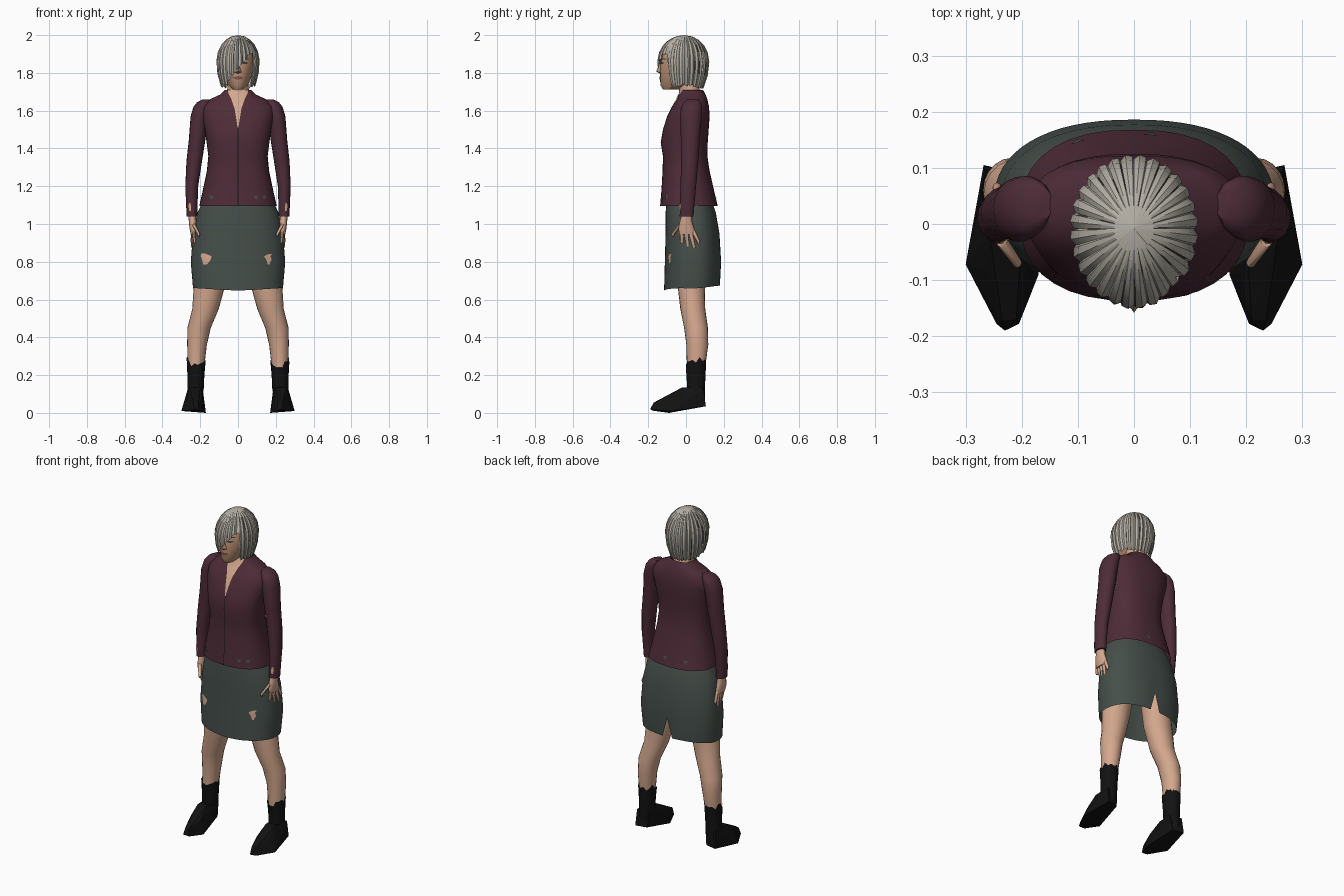
import bpy, bmesh, math, random
from mathutils import Vector

random.seed(4)
cube = bpy.data.objects.get("Cube")
if cube:
    bpy.data.objects.remove(cube)


def material(name, r, g, b):
    m = bpy.data.materials.new(name)
    m.use_nodes = True
    m.diffuse_color = (r, g, b, 1)
    node = m.node_tree.nodes["Principled BSDF"]
    node.inputs["Base Color"].default_value = (r, g, b, 1)
    node.inputs["Roughness"].default_value = 0.9
    return m


WINE = material("wine jacket", .076, .025, .038)
GREEN = material("grey green skirt", .061, .078, .069)
SKIN = material("skin", .66, .39, .27)
FACE = material("face skin", .50, .28, .18)
HAIR = material("silver hair", .46, .43, .375)
SHADE = material("dark hair strand", .06, .055, .048)
BLACK = material("black leather", .006, .006, .006)
LIPS = material("lips", .24, .08, .06)


def finish(name, bm, mats, angle=50):
    bmesh.ops.recalc_face_normals(bm, faces=bm.faces[:])
    me = bpy.data.meshes.new(name)
    bm.to_mesh(me)
    bm.free()
    ob = bpy.data.objects.new(name, me)
    bpy.context.collection.objects.link(ob)
    for m in mats:
        me.materials.append(m)
    if angle:
        bpy.ops.object.select_all(action="DESELECT")
        ob.select_set(True)
        bpy.context.view_layer.objects.active = ob
        bpy.ops.object.shade_smooth_by_angle(angle=math.radians(angle))
    return ob


def loft(name, rings, mat, n=20, e=2.0, s=1, caps=True, ragged=0, notch=None):
    """Skin of horizontal rings (z, cx, cy, rx, ry); ring 0 may be ragged or notched."""
    bm = bmesh.new()
    rows = []
    for k, (z, cx, cy, rx, ry) in enumerate(rings):
        row = []
        for i in range(n):
            a = 2 * math.pi * i / n
            c, d = math.cos(a), math.sin(a)
            x = cx + rx * math.copysign(abs(c) ** (2 / e), c)
            y = cy + ry * math.copysign(abs(d) ** (2 / e), d)
            h = z
            if k == 0 and ragged:
                h += random.uniform(-ragged, ragged * .3) - ragged * max(0, -d)
            if k == 0 and notch:
                h = notch if i == n // 4 else z + .012 * (1 + d) * abs(d) + .01 * abs(c)
            row.append(bm.verts.new((x * s, y, h)))
        rows.append(row)
    for lo, hi in zip(rows, rows[1:]):
        for i in range(n):
            j = (i + 1) % n
            bm.faces.new((lo[i], lo[j], hi[j], hi[i]))
    if caps:
        bm.faces.new(rows[0])
        bm.faces.new(rows[-1])
    return finish(name, bm, [mat])


def surface_y(rings, e, x, z, side):
    """Depth of a lofted part at x and z, on its front (-1) or back (1)."""
    rs = sorted(rings)
    z = min(max(z, rs[0][0]), rs[-1][0])
    for a, b in zip(rs, rs[1:]):
        if z <= b[0]:
            t = (z - a[0]) / (b[0] - a[0])
            _, cx, cy, rx, ry = [p + (q - p) * t for p, q in zip(a, b)]
            u = min(1, abs((x - cx) / rx))
            return cy + side * ry * (1 - u ** e) ** (1 / e)


def patch(name, rows, rings, e, mat, s=1, side=-1, lift=.004, cols=4):
    """Thin plate on a loft, from rows of (z, x from, x to)."""
    bm = bmesh.new()
    grid = []
    for z, x0, x1 in rows:
        xs = [x0 + (x1 - x0) * k / cols for k in range(cols + 1)]
        grid.append([bm.verts.new((x * s, surface_y(rings, e, x, z, side) + side * lift, z))
                     for x in xs])
    for a, b in zip(grid, grid[1:]):
        for k in range(cols):
            bm.faces.new((a[k], a[k + 1], b[k + 1], b[k]))
    return finish(name, bm, [mat])


def body(rows):
    return [(z, 0, (f + b) / 2, w, (b - f) / 2) for z, w, f, b in rows]


# Jacket and skirt: height, half width, front, back
torso = body([(1.095, .205, -.137, .168), (1.18, .186, -.13, .148), (1.28, .165, -.124, .125),
              (1.36, .157, -.122, .113), (1.43, .166, -.134, .115), (1.50, .176, -.122, .12),
              (1.57, .19, -.1, .125), (1.62, .19, -.075, .122), (1.66, .15, -.05, .113),
              (1.685, .095, -.035, .104), (1.71, .07, -.03, .09)])
loft("jacket", torso, WINE, n=36, e=2.4, caps=False)
skirt = body([(.648, .238, -.116, .18), (.8, .25, -.112, .186), (.95, .238, -.108, .177),
              (1.06, .215, -.108, .158), (1.14, .175, -.1, .13)])
loft("skirt", skirt, GREEN, n=64, e=2.3, caps=False, notch=.79)

# Open neckline, front seam, worn spots
patch("open_neckline", [(1.51, -.002, .002), (1.56, -.01, .01), (1.61, -.018, .018),
                        (1.66, -.035, .035), (1.69, -.05, .05), (1.71, -.055, .055)],
      torso, 2.4, SKIN)
patch("front_seam", [(1.1 + .41 * k / 12, -.0018, .0018) for k in range(13)],
      torso, 2.4, BLACK, lift=.003)
patch("skirt_tear_right", [(.785, -.185, -.165), (.81, -.19, -.145), (.83, -.198, -.14),
                           (.845, -.195, -.18)], skirt, 2.3, SKIN)
patch("skirt_tear_left", [(.785, .158, .166), (.81, .15, .178), (.83, .138, .172),
                          (.842, .165, .182)], skirt, 2.3, SKIN)
for x, side in ((.095, -1), (-.14, -1), (-.1, 1), (.03, 1), (.14, -1)):
    patch("jacket_worn_spot", [(1.13, x - .003, x + .003), (1.15, x - .013, x + .012)],
          torso, 2.4, GREEN, side=side)

# Neck and head
loft("neck", [(1.62, 0, .03, .065, .055), (1.70, 0, .02, .058, .055), (1.80, 0, 0, .05, .055)],
     SKIN)
head = body([(1.712, .028, -.122, -.04), (1.735, .052, -.136, .04), (1.79, .076, -.137, .08),
             (1.85, .088, -.137, .1), (1.92, .082, -.116, .1), (1.96, .048, -.08, .07)])
loft("head", head, FACE, n=28)

bm = bmesh.new()
tip = bm.verts.new((0, -.158, 1.808))
base = [bm.verts.new(p) for p in ((0, -.135, 1.865), (.02, -.132, 1.803),
                                  (0, -.135, 1.795), (-.02, -.132, 1.803))]
for i in range(4):
    bm.faces.new((tip, base[i], base[(i + 1) % 4]))
finish("nose", bm, [FACE], 0)
patch("mouth", [(1.766, -.012, .012), (1.774, -.032, .032), (1.781, -.014, .014)], head, 2, LIPS)
for s, label in ((1, "left"), (-1, "right")):
    patch(label + "_eye", [(1.846, .028, .044), (1.852, .02, .054), (1.857, .028, .046)],
          head, 2, SHADE, s)
    patch(label + "_eyebrow", [(1.872, .016, .058), (1.877, .022, .054)], head, 2, SHADE, s)

# Bobbed hair: locks run from the crown to a swept fringe in front
bm = bmesh.new()
columns = []
locks = 28
for i in range(locks * 3):
    step = i % 3
    a = 2 * math.pi * (i // 3 + (0, .12, .6)[step]) / locks
    dx, dy = math.sin(a), -math.cos(a)
    end = 1.735 - .012 * max(0, dy) + random.uniform(-.012, .008)
    x = .113 * dx
    if dy < 0 and -.065 < x < .082:
        end = min(1.9, 1.75 + (x + .065) * 1.15) + random.uniform(-.006, .006)
    out = (-.004, .001, .004)[step]
    column = []
    for t in (.02, .08, .18, .32, .5, .75, 1):
        z = 1.998 - (1.998 - end) * t
        if z > 1.86:
            r = math.sqrt(max(0, 1 - ((z - 1.86) / .14) ** 2))
        else:
            r = 1 - .2 * ((1.86 - z) / .13) ** 2
        rx = .111 * r + out * r
        ry = (.14 if dy < 0 else .128) * r + out * r
        column.append(bm.verts.new((rx * dx, -.008 + ry * dy, z)))
    columns.append(column)
for i, a in enumerate(columns):
    b = columns[(i + 1) % len(columns)]
    for k in range(6):
        f = bm.faces.new((a[k], b[k], b[k + 1], a[k + 1]))
        f.material_index = int(i % 3 == 0 and random.random() < .2)
crown = bm.verts.new((0, -.008, 2.0))
for i, a in enumerate(columns):
    bm.faces.new((crown, a[0], columns[(i + 1) % len(columns)][0]))
finish("hair", bm, [HAIR, SHADE], 20)

# Limbs
sleeve = [(1.04, .244, .003, .028, .037), (1.2, .245, .012, .034, .042),
          (1.33, .232, .02, .041, .046), (1.45, .216, .023, .044, .051),
          (1.57, .204, .026, .047, .058), (1.62, .192, .03, .044, .056),
          (1.645, .18, .033, .036, .047), (1.66, .165, .036, .02, .03)]
palm = [(.945, .236, .006, .014, .042), (.975, .238, .002, .018, .043),
        (1.01, .24, .0, .02, .034), (1.06, .243, .003, .021, .025)]
fingers = {"thumb": (-.03, 1.0, .208, -.068, .935), "index": (-.022, .965, .228, -.02, .895),
           "middle": (.0, .96, .234, .012, .868), "ring": (.022, .96, .24, .042, .87),
           "little": (.036, .965, .244, .066, .898)}
leg = [(.24, .222, .053, .043, .048), (.36, .217, .06, .052, .058), (.45, .206, .053, .062, .063),
       (.55, .172, .036, .07, .066), (.68, .15, .027, .084, .072), (1.0, .1, .03, .08, .08)]
shaft = [(.29, .222, .053, .05, .055), (.2, .223, .053, .045, .051),
         (.13, .224, .053, .043, .048), (.06, .232, .055, .038, .046)]
foot = [(.2, .09, .035), (.268, .105, .035), (.187, .08, .13), (.265, .092, .13),
        (.17, -.09, 0), (.3, -.072, .01), (.2, -.02, .135), (.257, -.02, .135),
        (.19, -.09, .085), (.262, -.08, .085), (.205, -.178, .012), (.23, -.19, .02),
        (.245, -.178, .015), (.21, -.17, .055), (.235, -.172, .05)]
for s, label in ((1, "left_"), (-1, "right_")):
    loft(label + "sleeve", sleeve, WINE, s=s, n=18)
    patch(label + "cuff_tear", [(1.07, .25, .258), (1.09, .248, .262), (1.11, .252, .26)],
          sleeve, 2, SKIN, s)
    loft(label + "palm", palm, SKIN, s=s, n=14)
    for finger, (y, z, tx, ty, tz) in fingers.items():
        loft(label + finger + "_finger",
             [(tz, tx, ty, .004, .005), (tz + .012, tx, ty - .001, .008, .009),
              (z, .236, y, .01, .012)], SKIN, s=s, n=8)
    loft(label + "leg", leg, SKIN, s=s)
    loft(label + "boot_shaft", shaft, BLACK, s=s, n=18, caps=False, ragged=.03)
    bm = bmesh.new()
    for x, y, z in foot:
        bm.verts.new(Vector((x * s, y, z)))
    bmesh.ops.convex_hull(bm, input=bm.verts[:])
    finish(label + "boot_foot", bm, [BLACK], 0)
